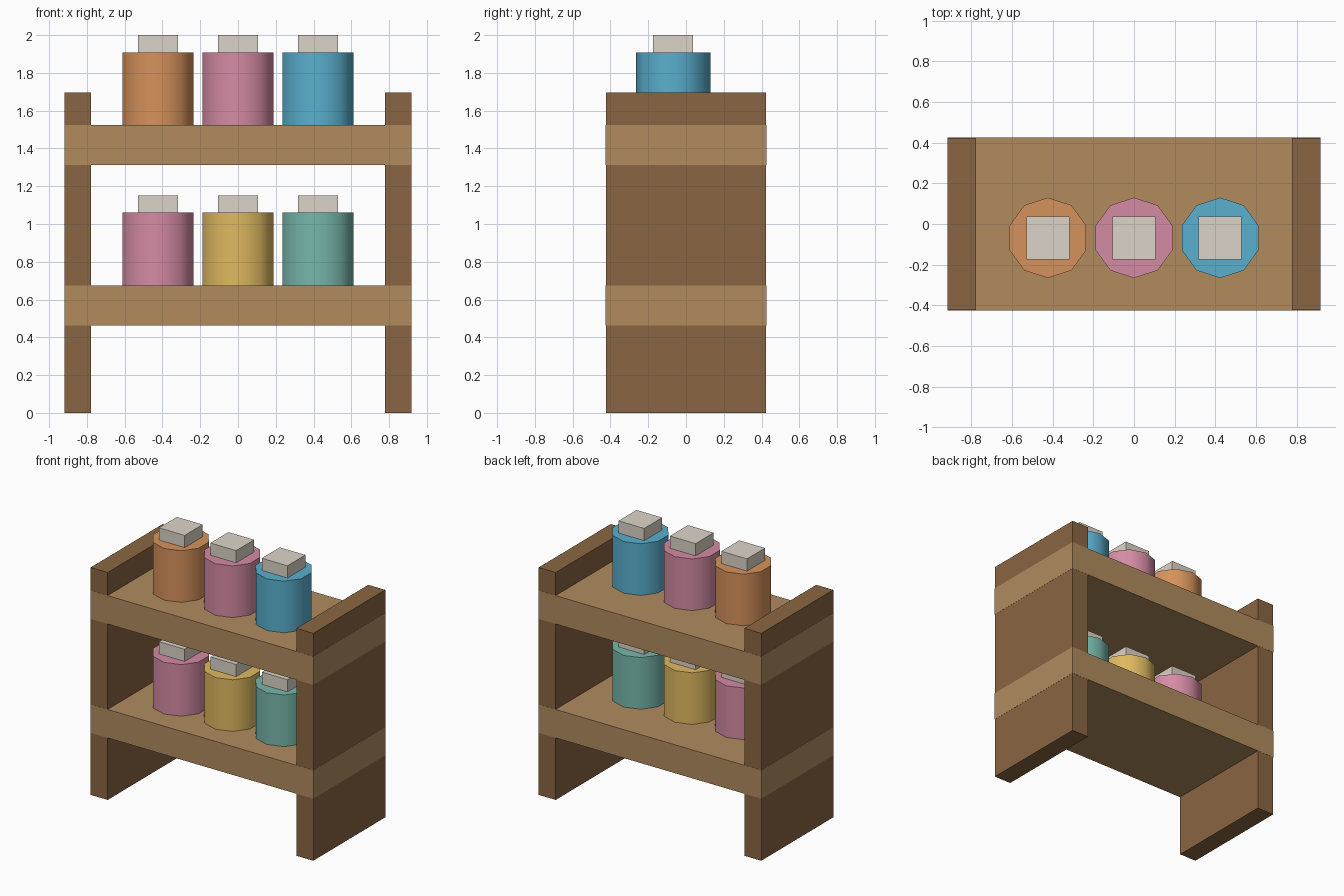
import bpy
import math

if "Cube" in bpy.data.objects:
    bpy.data.objects.remove(bpy.data.objects["Cube"])


def material(name, rgb):
    # display colour (0-255) converted to linear
    m = bpy.data.materials.new(name)
    m.diffuse_color = [(c / 255) ** 2.2 for c in rgb] + [1]
    m.use_nodes = True
    m.node_tree.nodes["Principled BSDF"].inputs["Base Color"].default_value = m.diffuse_color
    return m


DARK = material("dark_wood", (137, 102, 68))
LIGHT = material("light_wood", (175, 138, 94))
CREAM = material("cream", (219, 211, 198))
ORANGE = material("orange", (213, 145, 92))
PINK = material("pink", (212, 138, 163))
BLUE = material("blue", (90, 174, 205))
YELLOW = material("yellow", (222, 184, 96))
GREEN = material("green", (118, 182, 170))


def box(name, centre, size, mat):
    bpy.ops.mesh.primitive_cube_add(size=1, location=centre)
    ob = bpy.context.object
    ob.name = name
    ob.scale = size
    bpy.ops.object.transform_apply(location=False, rotation=False, scale=True)
    ob.data.materials.append(mat)
    return ob


def jar(name, x, z, mat):
    # ten-sided body with corners pointing front and back
    y, h, lid_h = -0.068, 0.385, 0.091
    bpy.ops.mesh.primitive_cylinder_add(vertices=10, radius=0.198, depth=h,
                                        location=(x, y, z + h / 2))
    body = bpy.context.object
    body.name = name + "_body"
    body.data.materials.append(mat)
    bpy.ops.object.shade_smooth_by_angle(angle=math.radians(40))
    # square lid
    box(name + "_lid", (x, y, z + h + lid_h / 2), (0.212, 0.212, lid_h), CREAM)


# side panels
for side, x in (("left", -0.848), ("right", 0.848)):
    box(side + "_panel", (x, 0, 0.848), (0.14, 0.848, 1.696), DARK)

# shelves, a hair proud of the panels, each with its row of jars
rows = (("lower", 0.675, (PINK, YELLOW, GREEN)),
        ("upper", 1.524, (ORANGE, PINK, BLUE)))
for level, top, colours in rows:
    box(level + "_shelf", (0, 0, top - 0.106), (1.838, 0.85, 0.212), LIGHT)
    for i, mat in enumerate(colours):
        jar(f"{level}_jar_{i + 1}", (i - 1) * 0.424, top, mat)
